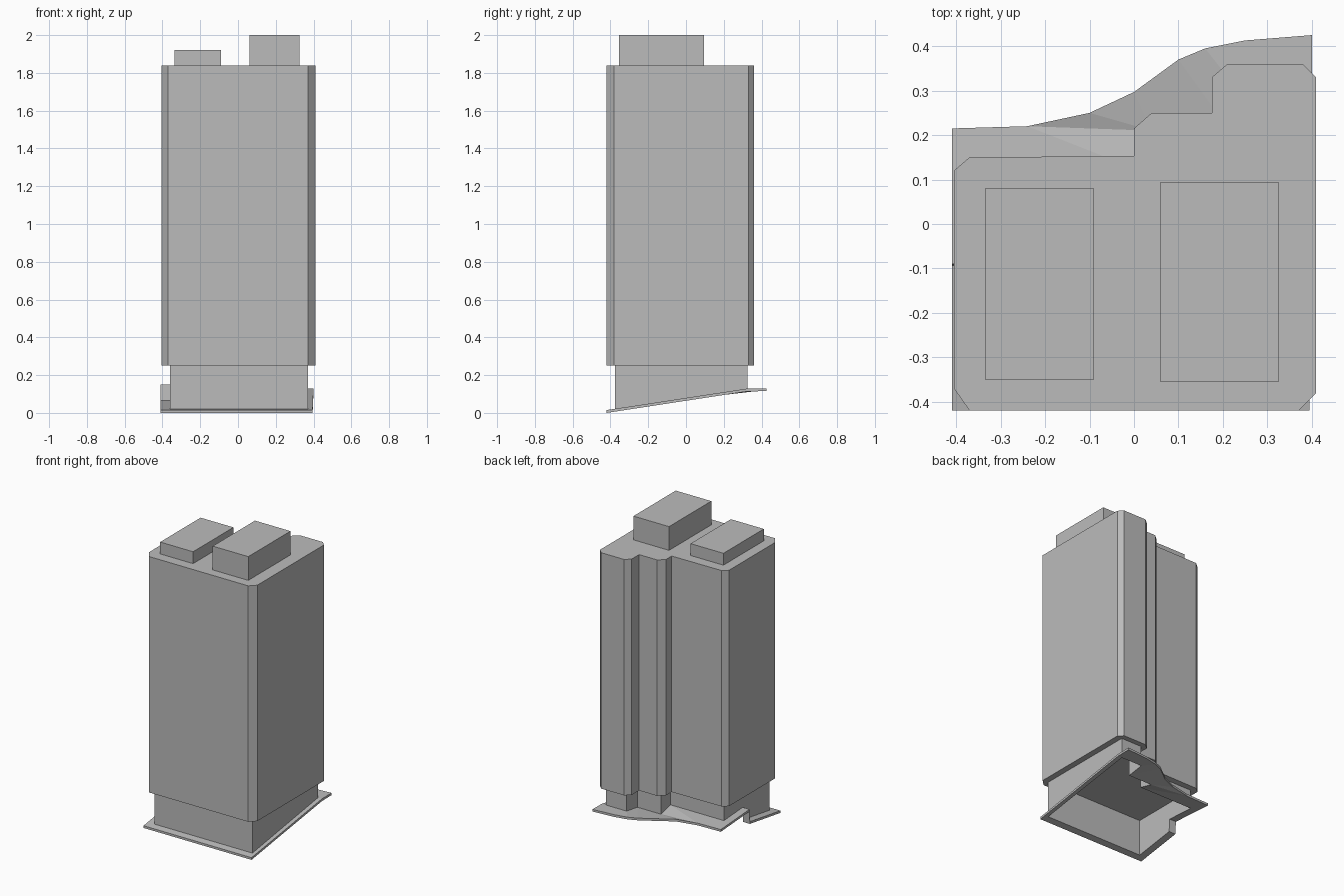
import bpy
import bmesh

cube = bpy.data.objects.get("Cube")
if cube:
    bpy.data.objects.remove(cube, do_unlink=True)

grey = bpy.data.materials.new("plain grey")
grey.use_nodes = True
colour = (0.5, 0.5, 0.5, 1)
grey.diffuse_color = colour
grey.node_tree.nodes["Principled BSDF"].inputs["Base Color"].default_value = colour


def finish(name, bm):
    """Turn a bmesh into a named, flat shaded grey object."""
    bmesh.ops.recalc_face_normals(bm, faces=bm.faces[:])
    mesh = bpy.data.meshes.new(name)
    bm.to_mesh(mesh)
    bm.free()
    mesh.materials.append(grey)
    obj = bpy.data.objects.new(name, mesh)
    bpy.context.collection.objects.link(obj)
    return obj


def prism(name, outline, bottom, top):
    """Closed vertical block on an outline."""
    bm = bmesh.new()
    base = bm.faces.new([bm.verts.new((x, y, bottom)) for x, y in outline])
    solid = bmesh.ops.extrude_face_region(bm, geom=[base], use_keep_orig=True)
    for v in solid["geom"]:
        if isinstance(v, bmesh.types.BMVert):
            v.co.z = top
    return finish(name, bm)


def rectangle(x0, x1, y0, y1):
    return [(x0, y0), (x1, y0), (x1, y1), (x0, y1)]


ROOF, SOFFIT, THICK = 1.84, 0.25, 0.015

# Tower shaft with bevelled corners and a stepped back
shaft = [(-0.37, -0.42), (0.37, -0.42), (0.41, -0.38), (0.41, 0.33),
         (0.38, 0.36), (0.21, 0.36), (0.175, 0.33), (0.175, 0.25),
         (0.04, 0.25), (0, 0.215), (0, 0.153), (-0.37, 0.15),
         (-0.405, 0.12), (-0.405, -0.37)]
prism("tower_shaft", shaft, SOFFIT, ROOF)

# Rooftop blocks
prism("low_roof_block", rectangle(-0.335, -0.09, -0.35, 0.08), ROOF, 1.92)
prism("high_roof_block", rectangle(0.06, 0.325, -0.355, 0.095), ROOF, 2)


def ground(x, y):
    """Paving height: a ramp to the back, with a raised terrace on one side."""
    if y > -0.092 and x + y / 2 < 0.1:
        return 0.13 + 0.065 * max(0, 0.215 - y)
    return min(0.13, THICK + 0.153 * (y + 0.42))


# Paving rim: each rib runs from the podium wall to the outer edge
front, back, step, nook = -0.375, 0.325, 0.21, 0.11
west, east = -0.36, 0.37
ribs = [((west, front), (-0.41, -0.42)),
        ((east, front), (0.395, -0.42)),
        ((east, back), (0.4, back)),
        ((east, back), (0.4, 0.425)),
        ((0.215, back), (0.25, 0.413)),
        ((0.215, back), (0.16, 0.395)),
        ((0.215, step), (0.1, 0.37)),
        ((0.04, step), (0, 0.297)),
        ((0.04, step), (-0.1, 0.25)),
        ((0.04, step), (-0.24, 0.22)),
        ((0.04, nook), (-0.24, 0.22)),
        ((west, nook), (-0.41, 0.215)),
        ((west, -0.09), (-0.41, -0.09)),
        ((west, -0.095), (-0.41, -0.095))]

bm = bmesh.new()
points = {}


def corner(p):
    if p not in points:
        points[p] = bm.verts.new((*p, ground(*p)))
    return points[p]


for (a, b), (c, d) in zip(ribs, ribs[1:] + ribs[:1]):
    loop = [corner(p) for p in dict.fromkeys((a, b, d, c))]
    bm.faces.new(loop)
under = bmesh.ops.extrude_face_region(bm, geom=bm.faces[:], use_keep_orig=True)
for v in under["geom"]:
    if isinstance(v, bmesh.types.BMVert):
        v.co.z -= THICK
finish("sloping_paving", bm)

# Podium walls, open below, standing on the paving
bm = bmesh.new()
wall = list(dict.fromkeys(inner for inner, outer in ribs))
low = [bm.verts.new((x, y, ground(x, y))) for x, y in wall]
high = [bm.verts.new((x, y, SOFFIT)) for x, y in wall]
for i in range(len(wall)):
    bm.faces.new((low[i - 1], low[i], high[i], high[i - 1]))
finish("podium_walls", bm)
